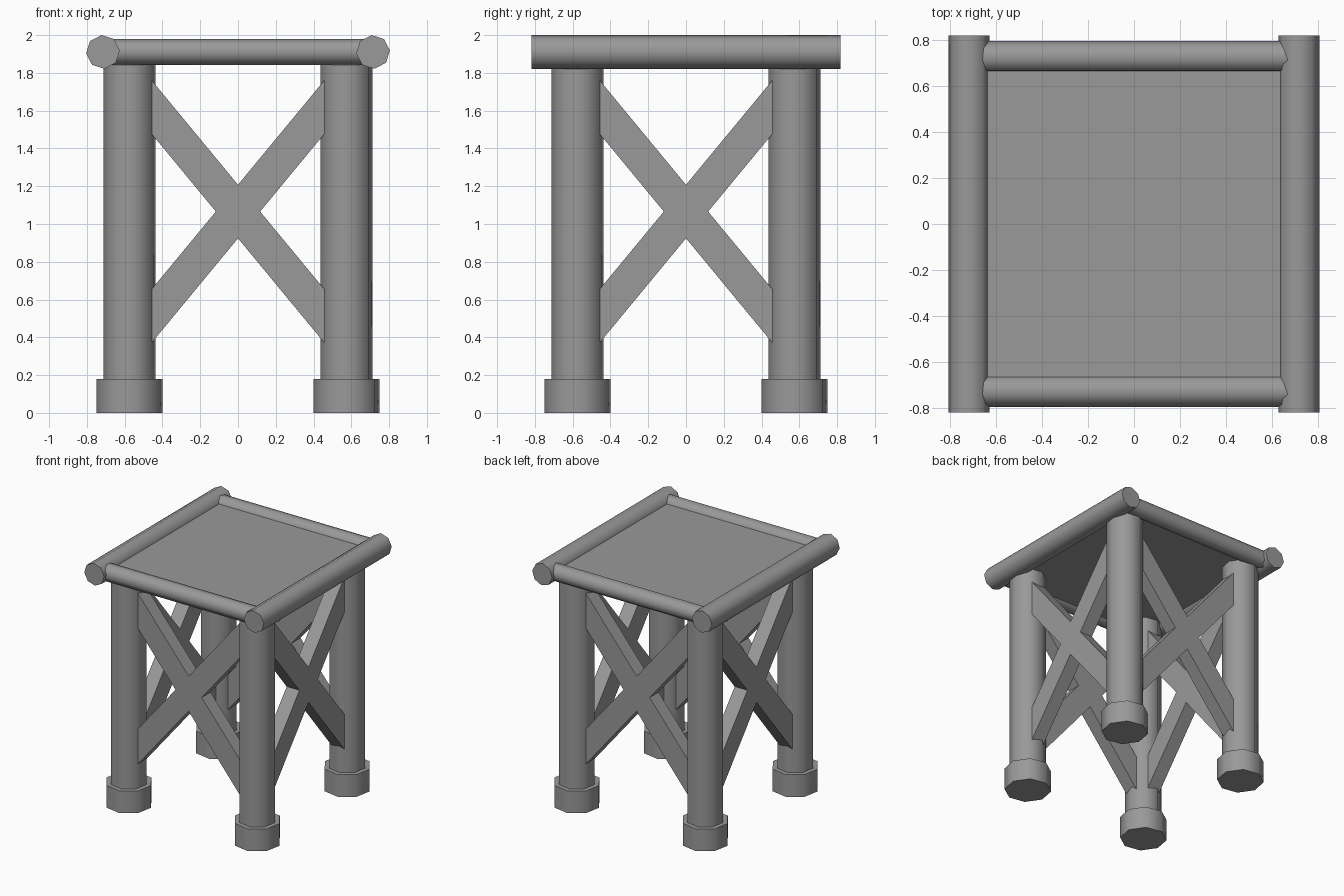
import bpy
import bmesh
from math import radians
from mathutils import Matrix, Vector

if "Cube" in bpy.data.objects:
    bpy.data.objects.remove(bpy.data.objects["Cube"])

TWIST = 12  # small turn of the octagonal sections, in degrees

# one dark grey for the whole model
grey = bpy.data.materials.new("dark_grey")
grey.diffuse_color = (0.32, 0.32, 0.32, 1)
grey.use_nodes = True
grey.node_tree.nodes["Principled BSDF"].inputs["Base Color"].default_value = grey.diffuse_color


def add_object(name, bm, smooth=False):
    bmesh.ops.recalc_face_normals(bm, faces=bm.faces)
    mesh = bpy.data.meshes.new(name)
    bm.to_mesh(mesh)
    bm.free()
    mesh.materials.append(grey)
    obj = bpy.data.objects.new(name, mesh)
    bpy.context.collection.objects.link(obj)
    if smooth:
        bpy.ops.object.select_all(action='DESELECT')
        obj.select_set(True)
        bpy.context.view_layer.objects.active = obj
        bpy.ops.object.shade_smooth_by_angle(angle=radians(50))
    return obj


def octagon_post(name, radius, length, centre, axis='Z', twist=TWIST):
    bm = bmesh.new()
    bmesh.ops.create_cone(bm, cap_ends=True, segments=8, radius1=radius,
                          radius2=radius, depth=length)
    turn = {'X': Matrix.Rotation(radians(90), 4, 'Y'),
            'Y': Matrix.Rotation(radians(90), 4, 'X'),
            'Z': Matrix.Identity(4)}[axis]
    # bring a vertex onto the x axis, then apply the twist
    start = max(bm.verts, key=lambda v: v.co.x).co.to_2d()
    spin = Matrix.Rotation(Vector((1, 0)).angle_signed(start) + radians(twist), 4, 'Z')
    bm.transform(Matrix.Translation(centre) @ turn @ spin)
    return add_object(name, bm, smooth=True)


def brace_cross(name, angle):
    # outline of the X in the x-z plane, pushed back to give it thickness
    e, mid, slope, h = 0.47, 1.066, 1.21, 0.142
    s = e * slope
    outline = [(-e, s - h), (-h / slope, 0), (-e, -s + h), (-e, -s - h),
               (0, -h), (e, -s - h), (e, -s + h), (h / slope, 0),
               (e, s - h), (e, s + h), (0, h), (-e, s + h)]
    bm = bmesh.new()
    face = bm.faces.new([bm.verts.new((x, -0.632, mid + z)) for x, z in outline])
    new = bmesh.ops.extrude_face_region(bm, geom=[face])['geom']
    bmesh.ops.translate(bm, vec=(0, 0.114, 0),
                        verts=[g for g in new if isinstance(g, bmesh.types.BMVert)])
    bm.transform(Matrix.Rotation(radians(angle), 4, 'Z'))
    return add_object(name, bm)


# legs and feet
for y, depth in ((-0.575, "front"), (0.575, "back")):
    for x, side in ((-0.575, "left"), (0.575, "right")):
        octagon_post(f"{depth}_{side}_leg", 0.14, 1.80, (x, y, 1.0))
        octagon_post(f"{depth}_{side}_foot", 0.178, 0.18, (x, y, 0.09))

# crossed braces on all four sides
for i, side in enumerate(("front", "right", "back", "left")):
    brace_cross(f"{side}_brace", i * 90)

# thick side rails and thinner front and back rails
for x, side in ((-0.715, "left"), (0.715, "right")):
    octagon_post(f"{side}_rail", 0.0895, 1.635, (x, 0, 1.911), 'Y', 5)
for y, side in ((-0.725, "front"), (0.725, "back")):
    octagon_post(f"{side}_rail", 0.07, 1.38, (0, y, 1.911), 'X')

# seat panel between the rails
bm = bmesh.new()
bmesh.ops.create_cube(bm, size=1)
bm.transform(Matrix.Translation((0, 0, 1.903)) @ Matrix.Diagonal((1.40, 1.42, 0.066, 1)))
add_object("seat", bm)
